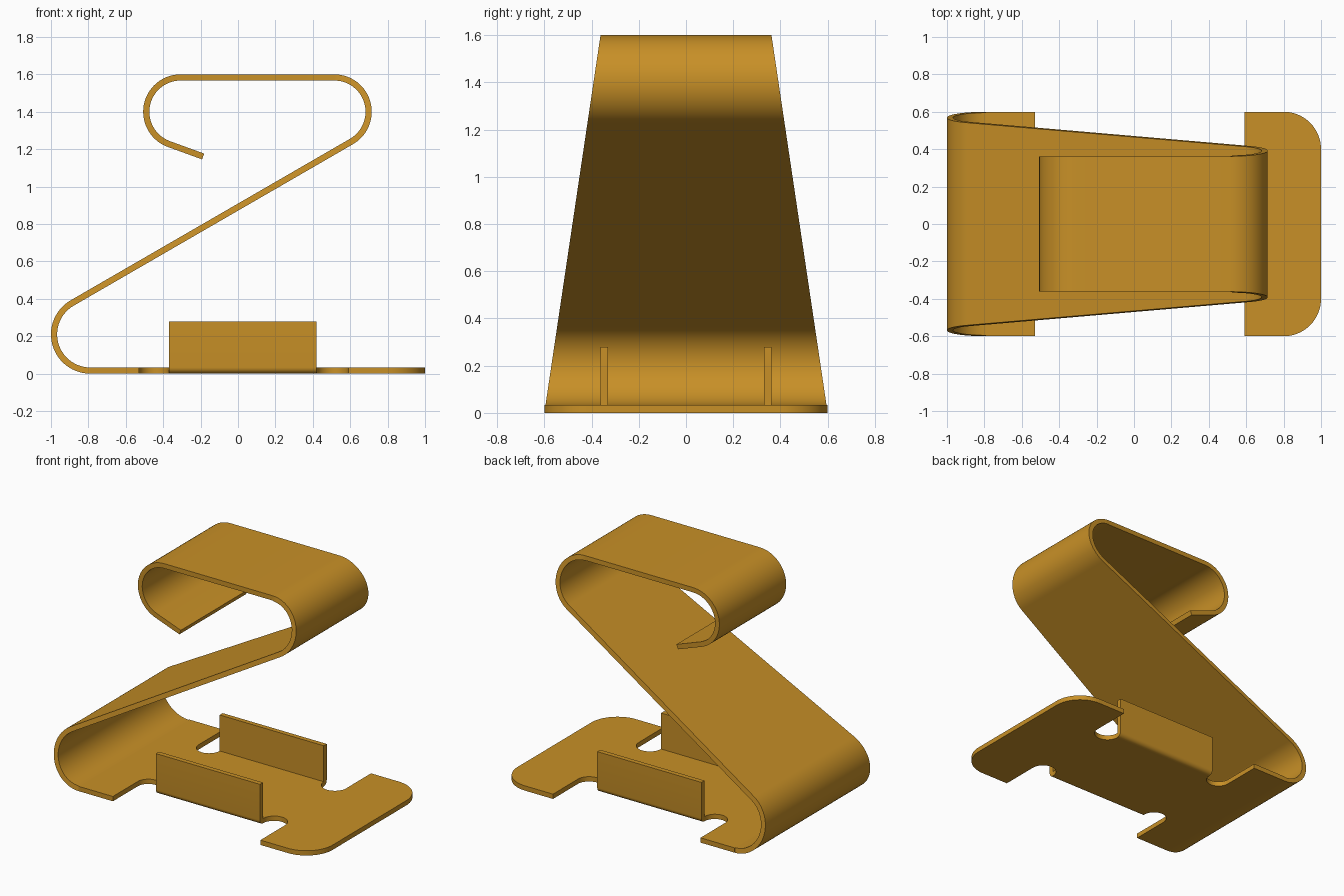
import bpy, bmesh, math
from mathutils import Vector

if "Cube" in bpy.data.objects:
    bpy.data.objects.remove(bpy.data.objects["Cube"], do_unlink=True)

T = 0.033            # sheet thickness
BASE_HALF = 0.6      # half width at the foot
TOP_HALF = 0.362     # half width of the hook
HEIGHT = 1.6

brass = bpy.data.materials.new("golden brass")
brass.use_nodes = True
COLOUR = (0.578, 0.279, 0.020, 1)
brass.diffuse_color = COLOUR
brass.node_tree.nodes["Principled BSDF"].inputs["Base Color"].default_value = COLOUR


def arc(cx, cy, r, start, end, steps=16):
    angles = [math.radians(start + (end - start) * i / steps) for i in range(steps + 1)]
    return [(cx + r * math.cos(a), cy + r * math.sin(a)) for a in angles]


def finish(bm, name):
    bmesh.ops.recalc_face_normals(bm, faces=bm.faces)
    mesh = bpy.data.meshes.new(name)
    bm.to_mesh(mesh)
    bm.free()
    mesh.materials.append(brass)
    obj = bpy.data.objects.new(name, mesh)
    bpy.context.collection.objects.link(obj)
    bpy.ops.object.select_all(action="DESELECT")
    obj.select_set(True)
    bpy.context.view_layer.objects.active = obj
    bpy.ops.object.shade_smooth_by_angle(angle=math.radians(30))
    return obj


def extrude_outline(name, points, direction):
    bm = bmesh.new()
    face = bm.faces.new([bm.verts.new(p) for p in points])
    result = bmesh.ops.extrude_face_region(bm, geom=[face], use_keep_orig=True)
    moved = [v for v in result["geom"] if isinstance(v, bmesh.types.BMVert)]
    bmesh.ops.translate(bm, verts=moved, vec=direction)
    return finish(bm, name)


# Flat base with rounded front corners and two relief slots on each side
half = [(-0.79, BASE_HALF), (-0.53, BASE_HALF)]
half += arc(-0.45, 0.33, 0.08, 180, 360)
half += arc(0.505, 0.33, 0.085, 180, 360)
half += [(0.59, BASE_HALF)]
half += arc(0.8, 0.4, 0.2, 90, 0)
outline = half + [(x, -y) for x, y in reversed(half)]
extrude_outline("base_plate", [(x, y, 0) for x, y in outline], (0, 0, T))

# Folded side flanges with a rounded lower bend
flange = arc(0.33, T, T, -90, 0, 8) + [(0.363, 0.28), (0.33, 0.28)]
for side, name in ((1, "back_flange"), (-1, "front_flange")):
    extrude_outline(name, [(-0.37, side * y, z) for y, z in flange], (0.79, 0, 0))

# Centre line of the bent strip: foot bend, sloping back, top bend, hook
R_LOW, R_TOP = 0.21 - T / 2, 0.2 - T / 2
path = arc(-0.79, 0.21, R_LOW, 270, 120, 28)
path += arc(0.515, 1.4, R_TOP, -60, 90, 28)
hook_start = len(path) - 1
path += arc(-0.307, 1.4, R_TOP, 90, 250, 28)
heading = math.radians(-20)
path.append((path[-1][0] + 0.195 * math.cos(heading),
             path[-1][1] + 0.195 * math.sin(heading)))

bm = bmesh.new()
rows = []
for i, (x, z) in enumerate(path):
    before = Vector(path[max(i - 1, 0)])
    after = Vector(path[min(i + 1, len(path) - 1)])
    # Tangents at the ends of each bend follow the straight runs
    here = Vector((x, z))
    a, b = here - before, after - here
    if a.length > 0.1:
        tangent = a.normalized()
    elif b.length > 0.1:
        tangent = b.normalized()
    else:
        tangent = (after - before).normalized()
    if i == 0:
        tangent = Vector((-1, 0))
    normal = Vector((-tangent.y, tangent.x)) * T / 2
    row = []
    for s, side in ((1, 1), (1, -1), (-1, -1), (-1, 1)):
        p = here + normal * s
        width = BASE_HALF + (TOP_HALF - BASE_HALF) * p.y / HEIGHT
        if i >= hook_start:
            width = TOP_HALF
        row.append(bm.verts.new((p.x, side * width, p.y)))
    rows.append(row)
for r0, r1 in zip(rows, rows[1:]):
    for k in range(4):
        n = (k + 1) % 4
        bm.faces.new((r0[k], r0[n], r1[n], r1[k]))
bm.faces.new(rows[-1])
finish(bm, "bent_strip")
